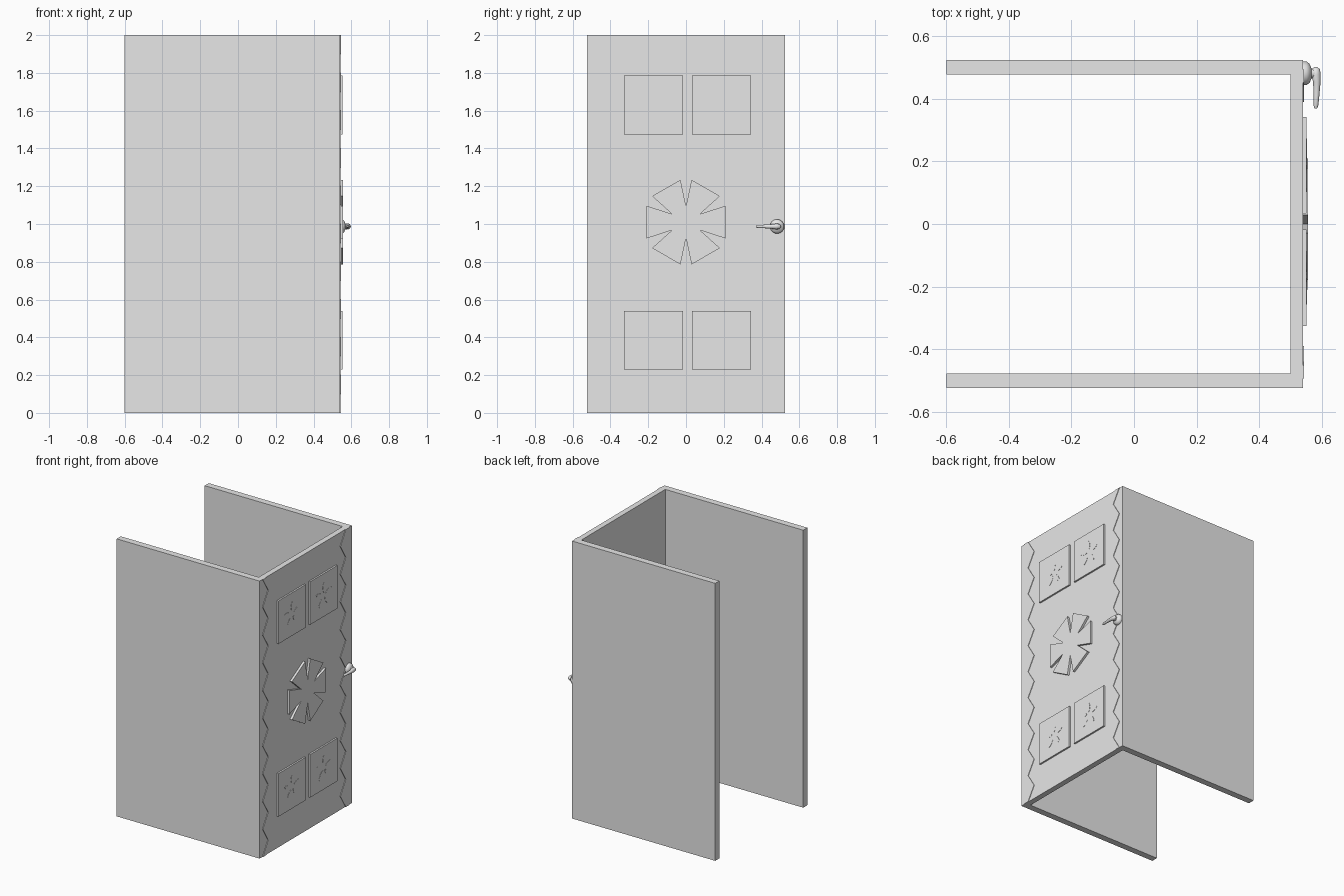
import bpy, bmesh
from math import sin, cos, pi, radians
from mathutils import Matrix, Vector

cube = bpy.data.objects.get("Cube")
if cube:
    bpy.data.objects.remove(cube, do_unlink=True)

grey = bpy.data.materials.new("light grey")
grey.use_nodes = True
COLOUR = (0.8, 0.8, 0.8, 1)
grey.diffuse_color = COLOUR
grey.node_tree.nodes["Principled BSDF"].inputs["Base Color"].default_value = COLOUR

FACE = 0.54          # x of the outer door surface
HEIGHT = 2.0


def finish(name, bm):
    bmesh.ops.recalc_face_normals(bm, faces=bm.faces)
    mesh = bpy.data.meshes.new(name)
    bm.to_mesh(mesh)
    bm.free()
    mesh.materials.append(grey)
    obj = bpy.data.objects.new(name, mesh)
    bpy.context.collection.objects.link(obj)
    return obj


def prism(name, points, direction):
    """Extrude a closed outline along a direction."""
    bm = bmesh.new()
    face = bm.faces.new([bm.verts.new(p) for p in points])
    new = bmesh.ops.extrude_face_region(bm, geom=[face], use_keep_orig=True)
    moved = [g for g in new["geom"] if isinstance(g, bmesh.types.BMVert)]
    bmesh.ops.translate(bm, verts=moved, vec=direction)
    return finish(name, bm)


def plate(name, outline, thickness):
    """Raised plate on the door from a (y, z) outline."""
    return prism(name, [(FACE, y, z) for y, z in outline], (thickness, 0, 0))


def smooth(obj, angle=40):
    bpy.ops.object.select_all(action="DESELECT")
    obj.select_set(True)
    bpy.context.view_layer.objects.active = obj
    bpy.ops.object.shade_smooth_by_angle(angle=radians(angle))


# Door with two side walls, open at the far end
back, inner = -0.6, 0.5
shell = [(back, -0.525), (FACE, -0.525), (FACE, 0.525), (back, 0.525),
         (back, 0.478), (inner, 0.478), (inner, -0.478), (back, -0.478)]
prism("door_and_walls", [(x, y, 0) for x, y in shell], (0, 0, HEIGHT))

# Square panels, each with a fine petal relief
for row, z in (("lower", 0.385), ("upper", 1.63)):
    for side, y in (("front", -0.172), ("back", 0.188)):
        h = 0.155
        plate(f"{row}_{side}_panel",
              [(y - h, z - h), (y + h, z - h), (y + h, z + h), (y - h, z + h)], 0.012)
        for k in range(5):
            a = 2 * pi * k / 5 + pi / 2
            petal = []
            for i in range(8):
                t = 2 * pi * i / 8
                u, v = 0.055 + 0.035 * cos(t), 0.013 * sin(t)
                petal.append((y + u * cos(a) - v * sin(a), z + u * sin(a) + v * cos(a)))
            plate(f"{row}_{side}_petal_{k + 1}", petal, 0.0135)

# Central six-part rosette
outline = []
for k in range(6):
    for offset, radius in ((0, 0.085), (7.5, 0.226), (52.5, 0.226)):
        a = radians(60 * k + offset)
        outline.append((radius * sin(a), 1.01 + radius * cos(a)))
plate("rosette", outline, 0.016)

# Zigzag trims along both door edges
STEPS = 20
for side, s in (("front", -1), ("back", 1)):
    edge = [(0.39 if i % 2 else 0.452, HEIGHT * i / STEPS) for i in range(STEPS + 1)]
    ribbon = [(s * y, z) for y, z in edge]
    ribbon += [(s * (y + 0.042), z) for y, z in reversed(edge)]
    plate(f"{side}_zigzag_trim", ribbon, 0.004)

# Handle rose and neck, turned around the x axis
HY, HZ, SIDES = 0.482, 0.987, 16
profile = [(0, 0.038), (0.012, 0.038), (0.022, 0.03), (0.028, 0.016), (0.042, 0.014)]
bm = bmesh.new()
rings = [[bm.verts.new((FACE + x, HY + r * cos(2 * pi * i / SIDES),
                        HZ + r * sin(2 * pi * i / SIDES))) for i in range(SIDES)]
         for x, r in profile]
for a, b in zip(rings, rings[1:]):
    for i in range(SIDES):
        j = (i + 1) % SIDES
        bm.faces.new((a[i], a[j], b[j], b[i]))
bm.faces.new(rings[0])
bm.faces.new(rings[-1])
smooth(finish("handle_rose", bm))

# Tapered lever
bm = bmesh.new()
path = [(0.582, 0.502, 0.005), (0.582, 0.495, 0.013), (0.582, 0.478, 0.0155),
        (0.585, 0.455, 0.012), (0.584, 0.41, 0.009), (0.582, 0.38, 0.008), (0.582, 0.37, 0.004)]
rings = [[bm.verts.new((x + r * cos(2 * pi * i / SIDES), y,
                        HZ + r * sin(2 * pi * i / SIDES))) for i in range(SIDES)]
         for x, y, r in path]
for a, b in zip(rings, rings[1:]):
    for i in range(SIDES):
        j = (i + 1) % SIDES
        bm.faces.new((a[i], a[j], b[j], b[i]))
bm.faces.new(rings[0])
bm.faces.new(rings[-1])
smooth(finish("handle_lever", bm), 60)
